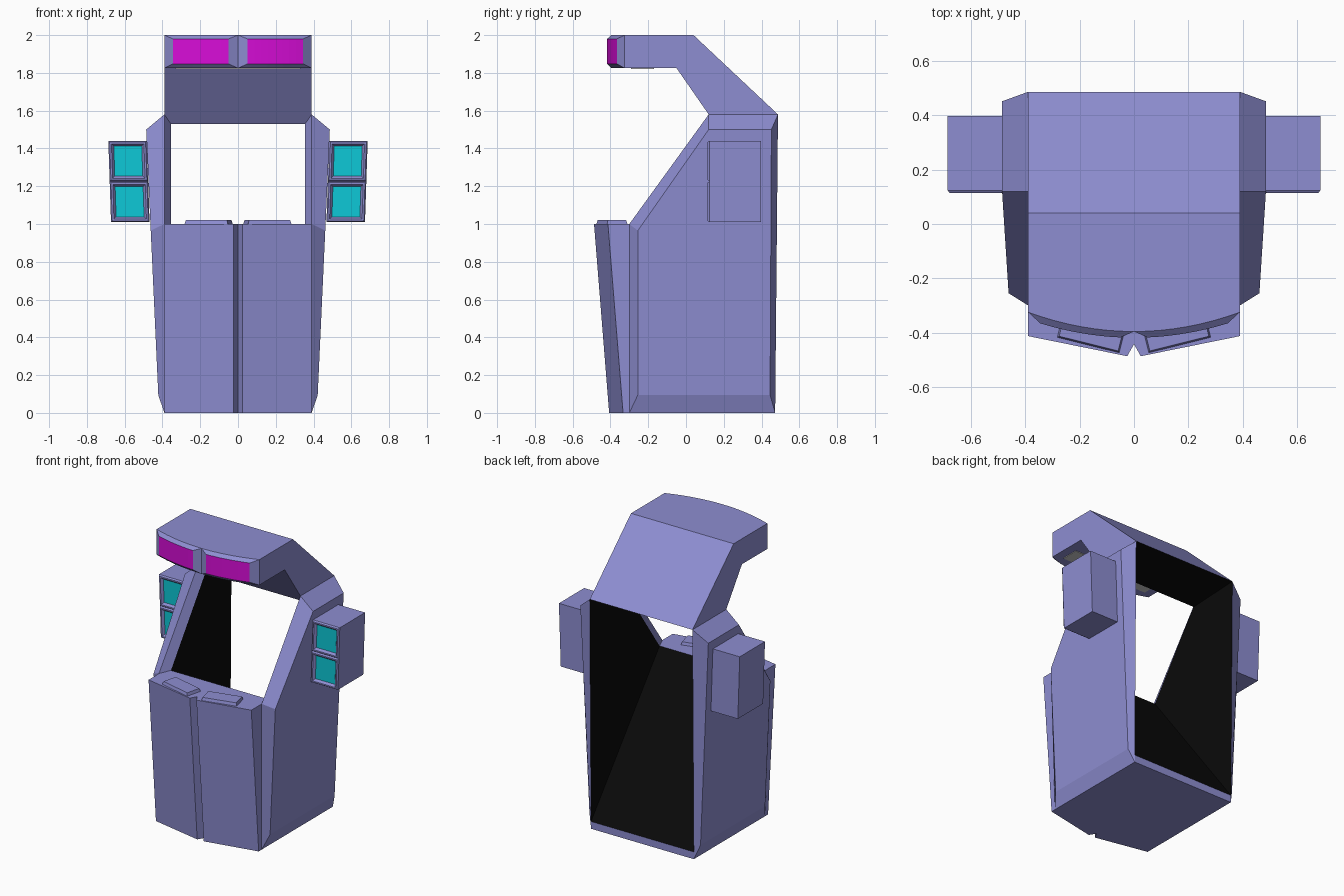
import bpy, bmesh, math

if "Cube" in bpy.data.objects:
    bpy.data.objects.remove(bpy.data.objects["Cube"])


def material(name, rgb):
    m = bpy.data.materials.new(name)
    m.diffuse_color = (*rgb, 1)
    m.use_nodes = True
    m.node_tree.nodes["Principled BSDF"].inputs["Base Color"].default_value = m.diffuse_color
    return m


PAINT = material("lilac_paint", (0.27, 0.27, 0.64))
BLACK = material("black_lining", (0.003, 0.003, 0.003))
PINK = material("magenta_sign", (0.68, 0.004, 0.68))
TEAL = material("teal_screen", (0.004, 0.58, 0.68))
GREY = material("pale_lamp", (0.6, 0.6, 0.6))


def build(name, verts, faces, accents=(), accent=BLACK, base=PAINT, mirror=False):
    """Mesh from points and faces; faces listed in accents get the second material."""
    bm = bmesh.new()
    for s in ((1, -1) if mirror else (1,)):
        vs = [bm.verts.new((s * x, y, z)) for x, y, z in verts]
        for i, f in enumerate(faces):
            face = bm.faces.new([vs[k] for k in f])
            face.material_index = 1 if i in accents else 0
    bmesh.ops.recalc_face_normals(bm, faces=bm.faces)
    me = bpy.data.meshes.new(name)
    bm.to_mesh(me)
    bm.free()
    me.materials.append(base)
    me.materials.append(accent)
    ob = bpy.data.objects.new(name, me)
    bpy.context.collection.objects.link(ob)
    return ob


def loft(name, rings, accent_side=None, accent_cap=False, **kw):
    """Skin a row of equal rings and cap both ends."""
    n = len(rings[0])
    faces, accents = [], []
    for r in range(len(rings) - 1):
        for j in range(n):
            k = (j + 1) % n
            if j == accent_side:
                accents.append(len(faces))
            faces.append((r * n + j, r * n + k, (r + 1) * n + k, (r + 1) * n + j))
    faces.append(tuple(range(n)))
    last = (len(rings) - 1) * n
    if accent_cap:
        accents.append(len(faces))
    faces.append(tuple(range(last, last + n)))
    return build(name, [p for r in rings for p in r], faces, accents, **kw)


# Cabinet body: bevelled slanted sides around a black tunnel open at front and back
side = [(.39, -.30, 0), (.39, -.30, 1.0), (.39, .12, 1.58), (.39, .487, 1.58), (.39, .472, 0),
        (.422, -.255, .095), (.462, -.255, .965), (.486, .12, 1.5), (.486, .452, 1.5), (.422, .445, .095),
        (.355, .155, 1.53), (.355, -.22, 1.0), (.39, .4725, .05)]
half = [(0, 1, 6, 5), (1, 2, 7, 6), (2, 3, 8, 7), (3, 12, 4, 9, 8), (4, 0, 5, 9),
        (5, 6, 7, 8, 9), (1, 2, 10, 11), (11, 10, 3, 12)]
N = len(side)
faces = half + [tuple(k + N for k in f) for f in half]
dark = [7, 15]
for a, b in ((0, 1), (1, 11), (11, 12), (12, 4), (4, 0), (2, 10), (10, 3), (2, 3)):
    if (a, b) in ((11, 12), (10, 3)):
        dark.append(len(faces))
    faces.append((a, b, b + N, a + N))
build("cabinet_body", side + [(-x, y, z) for x, y, z in side], faces, dark)

# Front panel: leaning, slightly pointed, with a centre notch
plan = [(.39, -.30), (.39, -.413), (.025, -.487), (0, -.443),
        (-.025, -.487), (-.39, -.413), (-.39, -.30)]
loft("front_panel", [[(x, y + (.08 if y < -.3 and z == 0 else 0), z) for x, y in plan]
                     for z in (0, 1.0)])

# Two raised pads on the panel top
ang = math.radians(14)


def pad_ring(w, d, z):
    return [(.155 + u * math.cos(ang) - v * math.sin(ang),
             -.392 + u * math.sin(ang) + v * math.cos(ang), z)
            for u, v in ((-w, -d), (w, -d), (w, d), (-w, d))]


loft("control_pads", [pad_ring(.118, .056, .998), pad_ring(.112, .050, 1.02)], mirror=True)


# Canopy: side profile swept across with a bowed front
def bow(x):
    return -.396 + .071 * (x / .39) ** 2


SEG = 8
canopy = []
for i in range(-SEG, SEG + 1):
    x = .39 * i / SEG
    canopy.append([(x, y, z) for y, z in ((bow(x), 2.0), (.04, 2.0), (.487, 1.58),
                                          (.12, 1.58), (-.05, 1.825), (bow(x), 1.825))])
loft("canopy", canopy)

# Marquee signs: raised curved magenta faces with bevelled surrounds
sign = []
for i in range(SEG + 1):
    t = i / SEG
    xo, xi = .39 * t, .05 + .295 * t
    yi = -.419 + .053 * (xi / .345) ** 2
    sign.append([(xo, bow(xo), 2.0), (xi, yi, 1.98), (xi, yi, 1.848), (xo, bow(xo), 1.825)])
loft("marquee_signs", sign, accent_side=1, accent=PINK, mirror=True)

# Lamp strip under the canopy
loft("canopy_lamp", [[(x, y, z) for x, y in ((-.33, -.29), (.33, -.29), (.33, -.17), (-.33, -.17))]
                     for z in (1.827, 1.821)], base=GREY)


# Side screen boxes: two stacked framed blocks per side, leaning with the wall
def box_ring(inset, y, z0, z1):
    x0, x1 = .468 + inset, .672 - inset
    return [(x + .033 * (z - 1.0), y, z) for x, z in
            ((x0, z0 + inset), (x1, z0 + inset), (x1, z1 - inset), (x0, z1 - inset))]


for label, z0, z1 in (("lower", 1.01, 1.226), ("upper", 1.226, 1.44)):
    steps = ((0, .398), (0, .124), (.007, .114), (.016, .114), (.028, .130))
    loft(label + "_side_screens", [box_ring(a, y, z0, z1) for a, y in steps],
         accent_cap=True, accent=TEAL, mirror=True)
